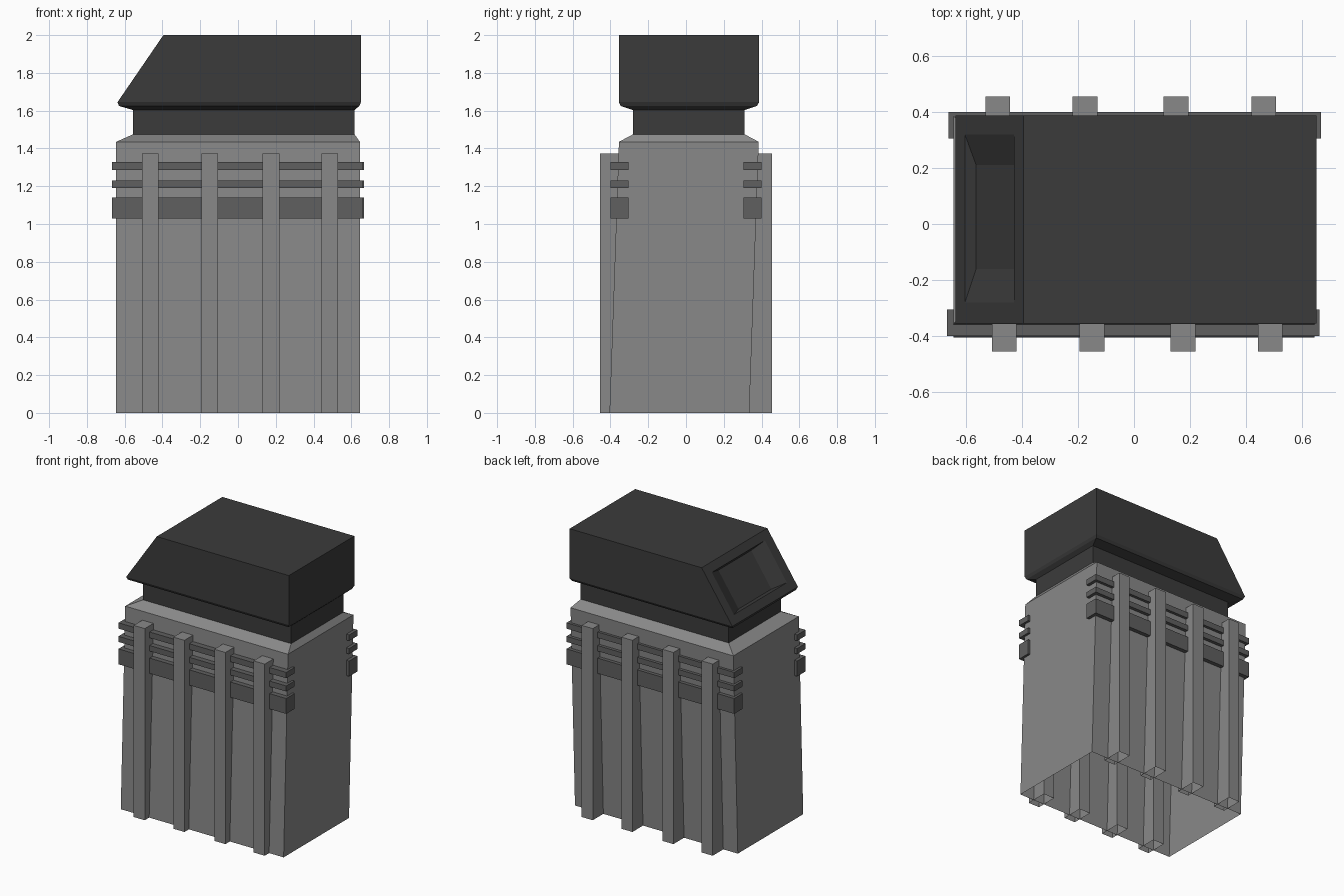
import bpy
from mathutils import Vector

if "Cube" in bpy.data.objects:
    bpy.data.objects.remove(bpy.data.objects["Cube"])


def material(name, v):
    m = bpy.data.materials.new(name)
    m.diffuse_color = (v, v, v, 1)
    m.use_nodes = True
    m.node_tree.nodes["Principled BSDF"].inputs["Base Color"].default_value = m.diffuse_color
    return m


LIGHT = material("light grey", 0.25)
MID = material("mid grey", 0.115)
DARK = material("charcoal", 0.044)


def make(name, verts, faces, mat):
    me = bpy.data.meshes.new(name)
    me.from_pydata(verts, [], faces)
    me.materials.append(mat)
    ob = bpy.data.objects.new(name, me)
    bpy.context.collection.objects.link(ob)
    return ob


def loft(rings, cap_bottom=False):
    """Stack rectangles (x0, x1, y0, y1, z) into walls with a top cap."""
    verts, faces = [], []
    for x0, x1, y0, y1, z in rings:
        verts += [(x0, y0, z), (x1, y0, z), (x1, y1, z), (x0, y1, z)]
    for r in range(len(rings) - 1):
        a, b = 4 * r, 4 * r + 4
        for i in range(4):
            j = (i + 1) % 4
            faces.append((a + i, a + j, b + j, b + i))
    n = len(verts)
    faces.append((n - 4, n - 3, n - 2, n - 1))
    if cap_bottom:
        faces.append((3, 2, 1, 0))
    return verts, faces


# Leaning body, open underneath, with a chamfered shoulder
make("body", *loft([
    (-0.645, 0.645, -0.405, 0.335, 0),
    (-0.645, 0.645, -0.355, 0.385, 1.435),
    (-0.555, 0.617, -0.28, 0.31, 1.475)]), LIGHT)

# Neck and head with a slanted end
verts, faces = loft([
    (-0.555, 0.617, -0.28, 0.31, 1.47),
    (-0.555, 0.617, -0.28, 0.31, 1.603),
    (-0.63, 0.642, -0.345, 0.375, 1.625),
    (-0.638, 0.651, -0.355, 0.387, 1.645),
    (-0.395, 0.651, -0.355, 0.387, 2.0)])

# Recessed panel in the slanted end
slope = (15, 12, 16, 19)
faces.remove(slope)
low, high = Vector((-0.638, 0, 1.645)), Vector((-0.395, 0, 2.0))
inward = Vector((0.355, 0, -0.243)).normalized()


def panel_ring(t0, t1, y0, y1, depth):
    start = len(verts)
    for t, y in ((t0, y1), (t0, y0), (t1, y0), (t1, y1)):
        p = low.lerp(high, t) + inward * depth
        verts.append((p.x, y, p.z))
    return tuple(range(start, start + 4))


opening = panel_ring(0.14, 0.86, -0.28, 0.32, 0)
floor = panel_ring(0.17, 0.83, -0.16, 0.21, 0.04)
for outer, inner in ((slope, opening), (opening, floor)):
    for i in range(4):
        j = (i + 1) % 4
        faces.append((outer[i], outer[j], inner[j], inner[i]))
faces.append(floor)
make("head", verts, faces, DARK)


# Ribs and bands: front set, then the same set turned half a revolution
def block(name, x0, x1, y0, y1, z0, z1, mat, bottom):
    for side, s in (("front", 1), ("back", -1)):
        xs, ys = sorted((s * x0, s * x1)), sorted((s * y0, s * y1))
        make(f"{side}_{name}",
             *loft([(*xs, *ys, z0), (*xs, *ys, z1)], bottom), mat)


for k, x in enumerate((-0.464, -0.15, 0.175, 0.486)):
    block(f"rib_{k + 1}", x - 0.044, x + 0.044, -0.455, -0.30, 0, 1.372, LIGHT, False)

for k, (z0, z1) in enumerate(((1.03, 1.14), (1.19, 1.23), (1.285, 1.327))):
    block(f"band_{k + 1}", -0.667, 0.662, -0.40, -0.305, z0, z1, MID, True)
